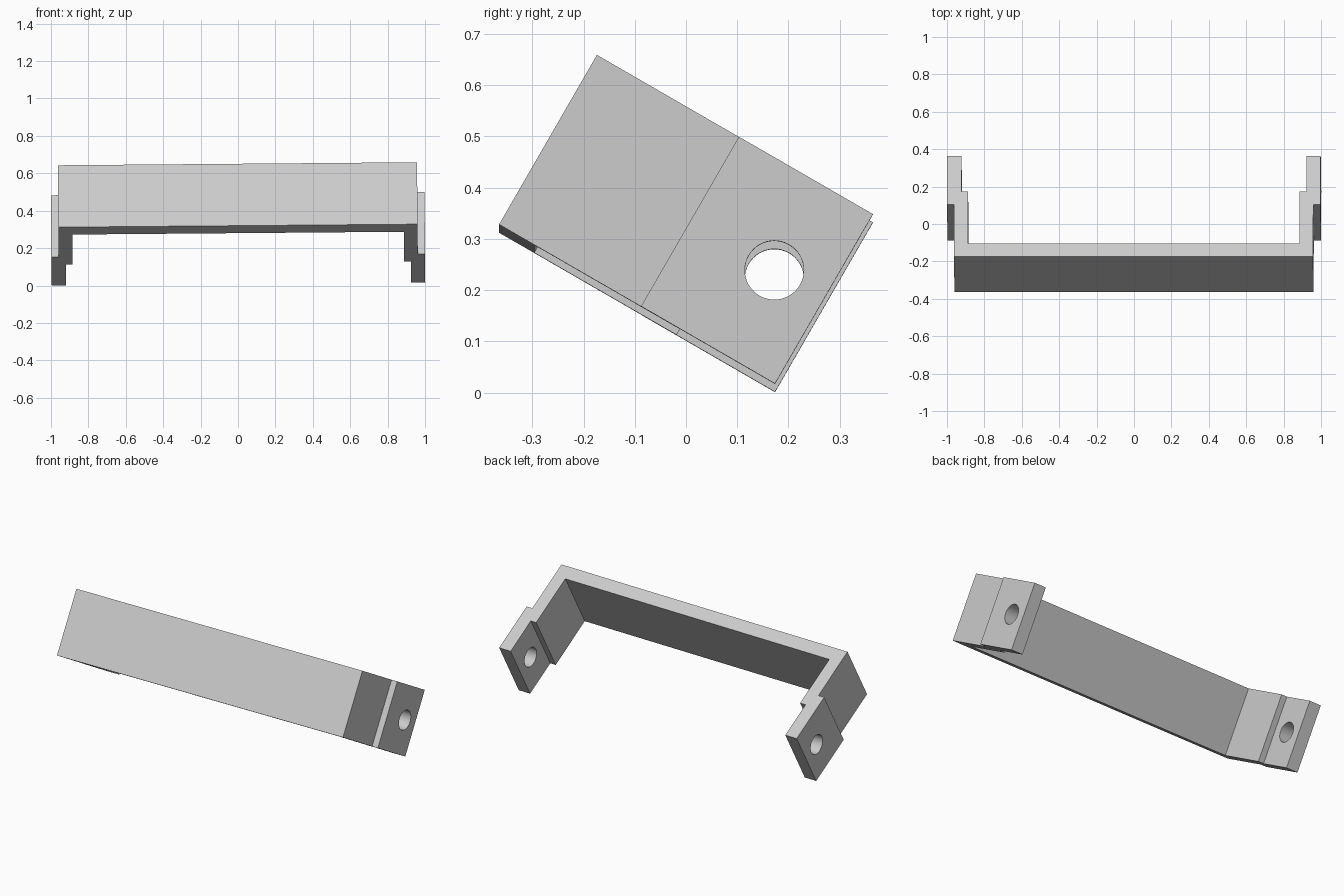
import bpy
import bmesh
import math

if "Cube" in bpy.data.objects:
    bpy.data.objects.remove(bpy.data.objects["Cube"])

HEIGHT = 0.382    # strap width
DEPTH = 0.622     # front plate to leg tips
HOLE_Y = 0.51     # hole distance behind the front face
HOLE_R = 0.0575

# Material
grey = bpy.data.materials.new("light_grey")
grey.use_nodes = True
colour = (0.6, 0.6, 0.6, 1)
grey.diffuse_color = colour
grey.node_tree.nodes["Principled BSDF"].inputs["Base Color"].default_value = colour

# Stepped U outline: one half, then mirrored
half = [(0.96, 0), (0.96, 0.32), (0.9985, 0.32), (0.9985, DEPTH),
        (0.922, DEPTH), (0.922, 0.4), (0.886, 0.4), (0.886, 0.08)]
outline = half + [(-x, y) for x, y in reversed(half)]

# Bracket body, extruded across the strap width
bm = bmesh.new()
base = bm.faces.new([bm.verts.new((x, y - DEPTH / 2, -HEIGHT / 2)) for x, y in outline])
raised = bmesh.ops.extrude_face_region(bm, geom=[base])["geom"]
bmesh.ops.translate(bm, vec=(0, 0, HEIGHT),
                    verts=[v for v in raised if isinstance(v, bmesh.types.BMVert)])
bmesh.ops.recalc_face_normals(bm, faces=bm.faces)
mesh = bpy.data.meshes.new("mounting_bracket")
bm.to_mesh(mesh)
bm.free()
mesh.materials.append(grey)
bracket = bpy.data.objects.new("mounting_bracket", mesh)
bpy.context.collection.objects.link(bracket)

# Bolt holes through both legs
bpy.ops.mesh.primitive_cylinder_add(vertices=48, radius=HOLE_R, depth=3,
                                    location=(0, HOLE_Y - DEPTH / 2, 0),
                                    rotation=(0, math.pi / 2, 0))
cutter = bpy.context.object
cutter.name = "hole_cutter"
cutter.hide_render = True
cutter.data.materials.append(grey)
cut = bracket.modifiers.new("bolt_holes", 'BOOLEAN')
cut.object = cutter
cut.operation = 'DIFFERENCE'
cut.solver = 'EXACT'
bpy.ops.object.select_all(action='DESELECT')
bracket.select_set(True)
bpy.context.view_layer.objects.active = bracket
bpy.ops.object.modifier_apply(modifier=cut.name)
bpy.data.objects.remove(cutter)
bpy.ops.object.shade_smooth_by_angle(angle=math.radians(30))

# Tilted forward, with a slight roll
bracket.rotation_euler = (math.radians(-30), -0.0084, 0)
bracket.location = (0, 0, 0.33)
